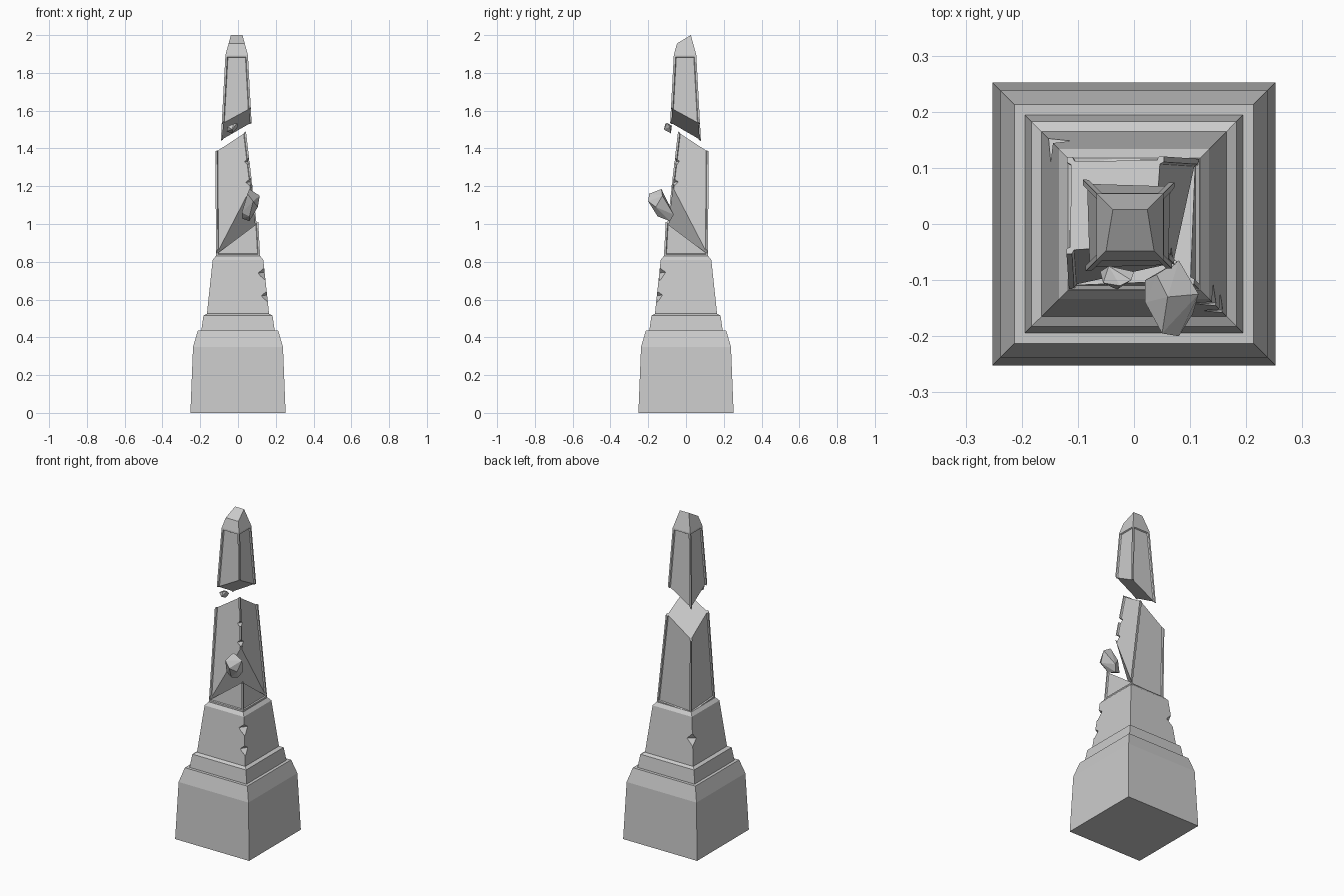
import bpy, bmesh
from mathutils import Matrix, Vector

if "Cube" in bpy.data.objects:
    bpy.data.objects.remove(bpy.data.objects["Cube"])


def finish(name, bm):
    bmesh.ops.recalc_face_normals(bm, faces=bm.faces[:])
    me = bpy.data.meshes.new(name)
    bm.to_mesh(me)
    bm.free()
    ob = bpy.data.objects.new(name, me)
    bpy.context.collection.objects.link(ob)
    return ob


def stack(levels):
    """Closed square tower through (z, half width) levels; also returns the side faces per level."""
    bm = bmesh.new()
    rings = [[bm.verts.new((sx * h, sy * h, z)) for sx, sy in ((-1, -1), (1, -1), (1, 1), (-1, 1))]
             for z, h in levels]
    sides = []
    for a, b in zip(rings, rings[1:]):
        sides.append([bm.faces.new((a[i], a[(i + 1) % 4], b[(i + 1) % 4], b[i])) for i in range(4)])
    bm.faces.new(rings[0][::-1])
    bm.faces.new(rings[-1])
    bm.normal_update()
    return bm, sides


def cut(bm, co, no):
    """Remove everything on the normal's side and cap the break."""
    geom = bm.verts[:] + bm.edges[:] + bm.faces[:]
    res = bmesh.ops.bisect_plane(bm, geom=geom, dist=1e-5, plane_co=co, plane_no=no, clear_outer=True)
    edges = [e for e in res["geom_cut"] if isinstance(e, bmesh.types.BMEdge) and e.is_boundary]
    bmesh.ops.contextual_create(bm, geom=edges)


def shaft():
    """Whole tapering shaft with framed, sunken panels and a pointed tip."""
    bm, sides = stack([(0.83, 0.117), (1.895, 0.0595), (2.06, 0.014)])
    bmesh.ops.inset_individual(bm, faces=sides[0], thickness=0.014, depth=0)
    bmesh.ops.inset_individual(bm, faces=sides[0], thickness=0.005, depth=-0.007)
    return bm


def chip(ob, spots):
    """Knock faceted notches out of an object."""
    for x, y, z, r in spots:
        bm = bmesh.new()
        bmesh.ops.create_uvsphere(bm, u_segments=4, v_segments=2, radius=r)
        bmesh.ops.transform(bm, verts=bm.verts[:],
                            matrix=Matrix.Translation((x, y, z)) @ Matrix.Rotation(0.12, 4, 'X'))
        cutter = finish("chip_cutter", bm)
        cutter.hide_render = True
        mod = ob.modifiers.new("chip", 'BOOLEAN')
        mod.operation, mod.solver, mod.object = 'DIFFERENCE', 'EXACT', cutter
        bpy.context.view_layer.objects.active = ob
        bpy.ops.object.modifier_apply(modifier=mod.name)
        bpy.data.objects.remove(cutter)


def rock(name, pts):
    bm = bmesh.new()
    for p in pts:
        bm.verts.new(p)
    res = bmesh.ops.convex_hull(bm, input=bm.verts[:])
    loose = [v for v in bm.verts if not v.link_faces]
    bmesh.ops.delete(bm, geom=loose, context='VERTS')
    return finish(name, bm)


# stepped pedestal
finish("base", stack([(0, 0.252), (0.35, 0.238), (0.435, 0.213)])[0])
finish("step", stack([(0.43, 0.195), (0.515, 0.183), (0.525, 0.165)])[0])
block = finish("plinth_block", stack([(0.52, 0.165), (0.81, 0.134), (0.83, 0.118)])[0])
chip(block, [(0.145, -0.145, 0.74, 0.042), (0.157, -0.157, 0.62, 0.036), (-0.152, 0.152, 0.68, 0.045)])

# broken stump rising to a spike at the front right corner
bm = shaft()
cut(bm, (0, 0, 0.845), Vector((-0.78, 0.78, 1)))
finish("shaft_stump", bm)

# middle shaft piece, leaning to the back left
bm = shaft()
pivot = Matrix.Translation((0, 0, 0.85))
lean = pivot @ Matrix.Rotation(-0.088, 4, Vector((1, 1, 0))) @ pivot.inverted()
bmesh.ops.transform(bm, verts=bm.verts[:], matrix=lean)
cut(bm, (0.01, -0.01, 1.445), Vector((-0.7, 0.7, 1)))
cut(bm, (0, 0, 0.85), Vector((0.247, -0.247, -0.1)))
middle = finish("shaft_middle", bm)
chip(middle, [(0.055, -0.055, 1.33, 0.022), (0.066, -0.066, 1.22, 0.025)])

# floating top piece with a slanted tip
bm = shaft()
bmesh.ops.transform(bm, verts=bm.verts[:], matrix=Matrix.Translation((-0.007, -0.005, 0)))
cut(bm, (0, 0.026, 2.0), Vector((0, -0.6, 1)))
cut(bm, (0, 0, 1.535), Vector((0.56, -0.56, -1)))
finish("shaft_top", bm)

# floating rubble
rock("large_fragment", [
    (0.08, -0.065, 1.05), (0.02, -0.10, 1.03), (0.06, -0.085, 1.015), (0.02, -0.14, 1.06),
    (0.115, -0.125, 1.15), (0.06, -0.13, 1.185), (0.05, -0.195, 1.16), (0.08, -0.20, 1.12),
    (0.105, -0.16, 1.09), (0.04, -0.09, 1.10), (0.06, -0.15, 1.04)])
rock("small_fragment", [
    (-0.06, -0.085, 1.49), (-0.055, -0.105, 1.515), (-0.045, -0.075, 1.52), (-0.03, -0.117, 1.50),
    (-0.005, -0.10, 1.535), (0.0, -0.085, 1.515), (-0.03, -0.08, 1.48), (-0.025, -0.11, 1.53)])
